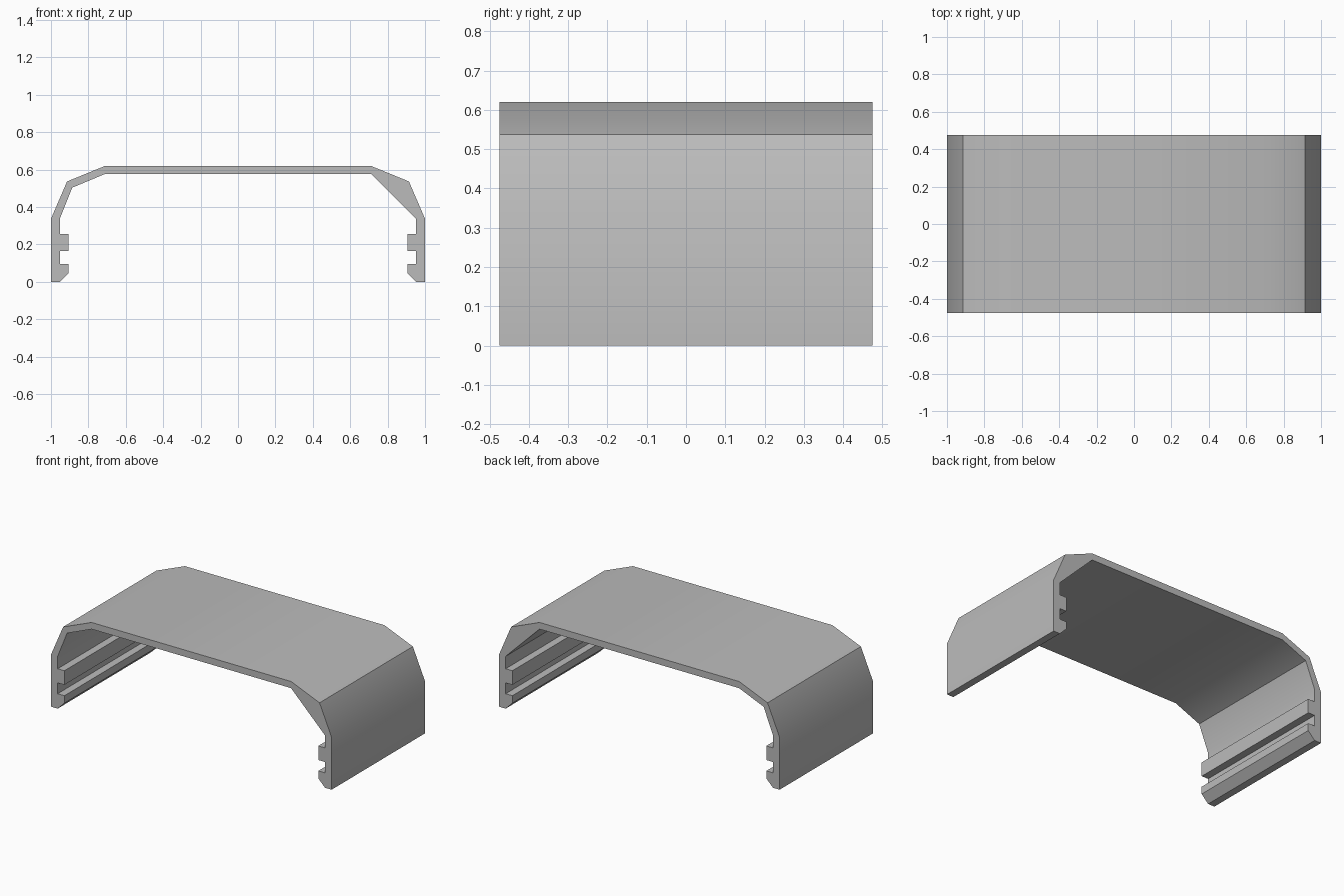
import bpy, bmesh, math

if "Cube" in bpy.data.objects:
    bpy.data.objects.remove(bpy.data.objects["Cube"], do_unlink=True)

HALF_DEPTH = 0.475

# Half sections, from the foot upwards
outer = [(1, 0), (1, 0.337), (0.914, 0.537), (0.711, 0.62)]
rail = [(0.953, 0), (0.905, 0.048), (0.905, 0.096), (0.953, 0.096), (0.953, 0.166),
        (0.905, 0.166), (0.905, 0.257), (0.953, 0.257), (0.953, 0.337)]
ceiling = [(0.711, 0.577)]
shoulder = [(0.886, 0.504)]  # inner corner, only on the right side


def mirror(points):
    return [(-x, z) for x, z in points]


# Full outline: outside over the top, then back along the inside
outline = (outer + mirror(outer[::-1])
           + mirror(rail + shoulder + ceiling)
           + ceiling + rail[::-1])

# Grey material
grey = bpy.data.materials.new("light grey")
grey.use_nodes = True
colour = (0.5, 0.5, 0.5, 1)
grey.diffuse_color = colour
grey.node_tree.nodes["Principled BSDF"].inputs["Base Color"].default_value = colour

# Extruded cover
bm = bmesh.new()
end = bm.faces.new([bm.verts.new((x, -HALF_DEPTH, z)) for x, z in outline])
extruded = bmesh.ops.extrude_face_region(bm, geom=[end], use_keep_orig=True)
verts = [v for v in extruded["geom"] if isinstance(v, bmesh.types.BMVert)]
bmesh.ops.translate(bm, verts=verts, vec=(0, 2 * HALF_DEPTH, 0))
bmesh.ops.recalc_face_normals(bm, faces=bm.faces)
mesh = bpy.data.meshes.new("channel_cover")
bm.to_mesh(mesh)
bm.free()
mesh.materials.append(grey)
cover = bpy.data.objects.new("channel_cover", mesh)
bpy.context.collection.objects.link(cover)

# Soft bends, sharp corners
bpy.ops.object.select_all(action="DESELECT")
cover.select_set(True)
bpy.context.view_layer.objects.active = cover
bpy.ops.object.shade_smooth_by_angle(angle=math.radians(30))
